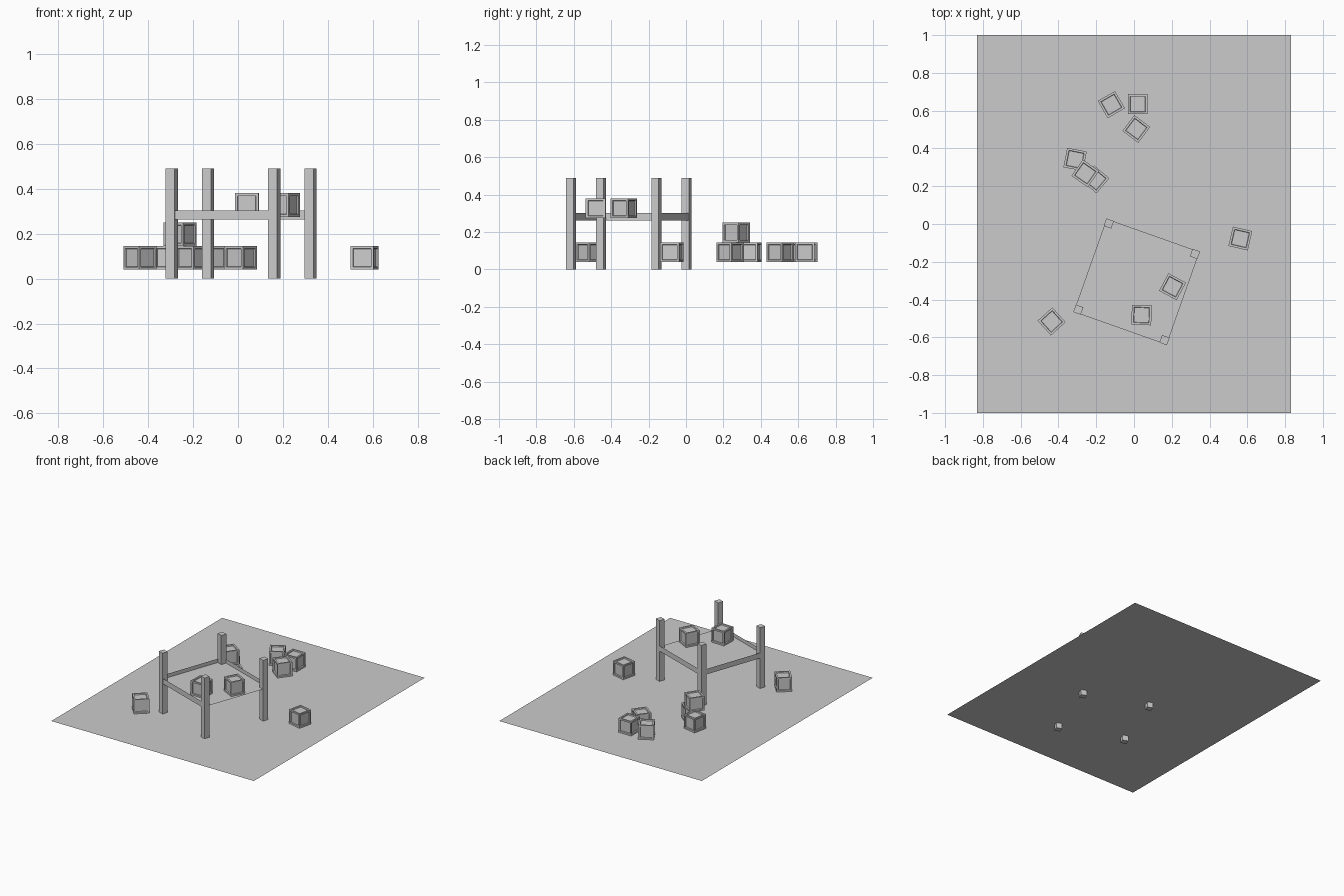
import bpy, bmesh
from math import radians
from mathutils import Matrix, Vector

if "Cube" in bpy.data.objects:
    bpy.data.objects.remove(bpy.data.objects["Cube"])

FLOOR_Z = 0.04
SHELF_Z = 0.275
CRATE = 0.105


def add_object(name, bm, matrix=Matrix()):
    mesh = bpy.data.meshes.new(name)
    bm.to_mesh(mesh)
    bm.free()
    ob = bpy.data.objects.new(name, mesh)
    ob.matrix_world = matrix
    bpy.context.collection.objects.link(ob)
    return ob


def quad(name, points, matrix=Matrix()):
    bm = bmesh.new()
    bm.faces.new([bm.verts.new(p) for p in points])
    return add_object(name, bm, matrix)


def box(name, size, centre, matrix=Matrix()):
    bm = bmesh.new()
    bmesh.ops.create_cube(bm, size=1)
    bmesh.ops.scale(bm, vec=size, verts=bm.verts)
    bmesh.ops.translate(bm, vec=centre, verts=bm.verts)
    return add_object(name, bm, matrix)


def place(x, y, z, angle):
    return Matrix.Translation((x, y, z)) @ Matrix.Rotation(radians(angle), 4, 'Z')


# Floor sheet
quad("floor", [(-0.83, -1, FLOOR_Z), (0.83, -1, FLOOR_Z),
               (0.83, 1, FLOOR_Z), (-0.83, 1, FLOOR_Z)])

# Table: four posts, a shelf and rims on three sides (right side is open)
table = place(0.014, -0.306, 0, -19.5)
half, leg, top = 0.263, 0.042, 0.49
c = half - leg / 2
for sx, side in ((-1, "left"), (1, "right")):
    for sy, end in ((-1, "front"), (1, "back")):
        box(f"{end}_{side}_leg", (leg, leg, top), (sx * c, sy * c, top / 2), table)

r = half - 0.002
quad("shelf", [(-r, -r, SHELF_Z), (r, -r, SHELF_Z), (r, r, SHELF_Z), (-r, r, SHELF_Z)], table)
lo, hi = 0.263, 0.303
rims = {"front_rim": ((-r, -r), (r, -r)),
        "back_rim": ((r, r), (-r, r)),
        "left_rim": ((-r, r), (-r, -r))}
for name, (a, b) in rims.items():
    quad(name, [(*a, lo), (*b, lo), (*b, hi), (*a, hi)], table)


# Crate: cube with a framed, recessed panel on every side
def crate(name, x, y, z, angle):
    bm = bmesh.new()
    bmesh.ops.create_cube(bm, size=CRATE)
    panels = list(bm.faces)
    bmesh.ops.inset_individual(bm, faces=panels, thickness=0.016)
    bmesh.ops.inset_individual(bm, faces=panels, thickness=0.003, depth=-0.008)
    add_object(name, bm, place(x, y, z + CRATE / 2, angle))


crates = [
    (-0.12, 0.632, FLOOR_Z, 30),
    (0.02, 0.635, FLOOR_Z, 0),
    (0.012, 0.503, FLOOR_Z, -37),
    (-0.312, 0.342, FLOOR_Z, -11),
    (-0.205, 0.236, FLOOR_Z, -40),
    (-0.258, 0.268, FLOOR_Z + CRATE, -35),
    (0.563, -0.077, FLOOR_Z, -13),
    (-0.436, -0.516, FLOOR_Z, 42),
    (0.204, -0.332, SHELF_Z, -28),
    (0.04, -0.482, SHELF_Z, -2),
]
for i, spec in enumerate(crates, 1):
    crate(f"crate_{i}", *spec)
